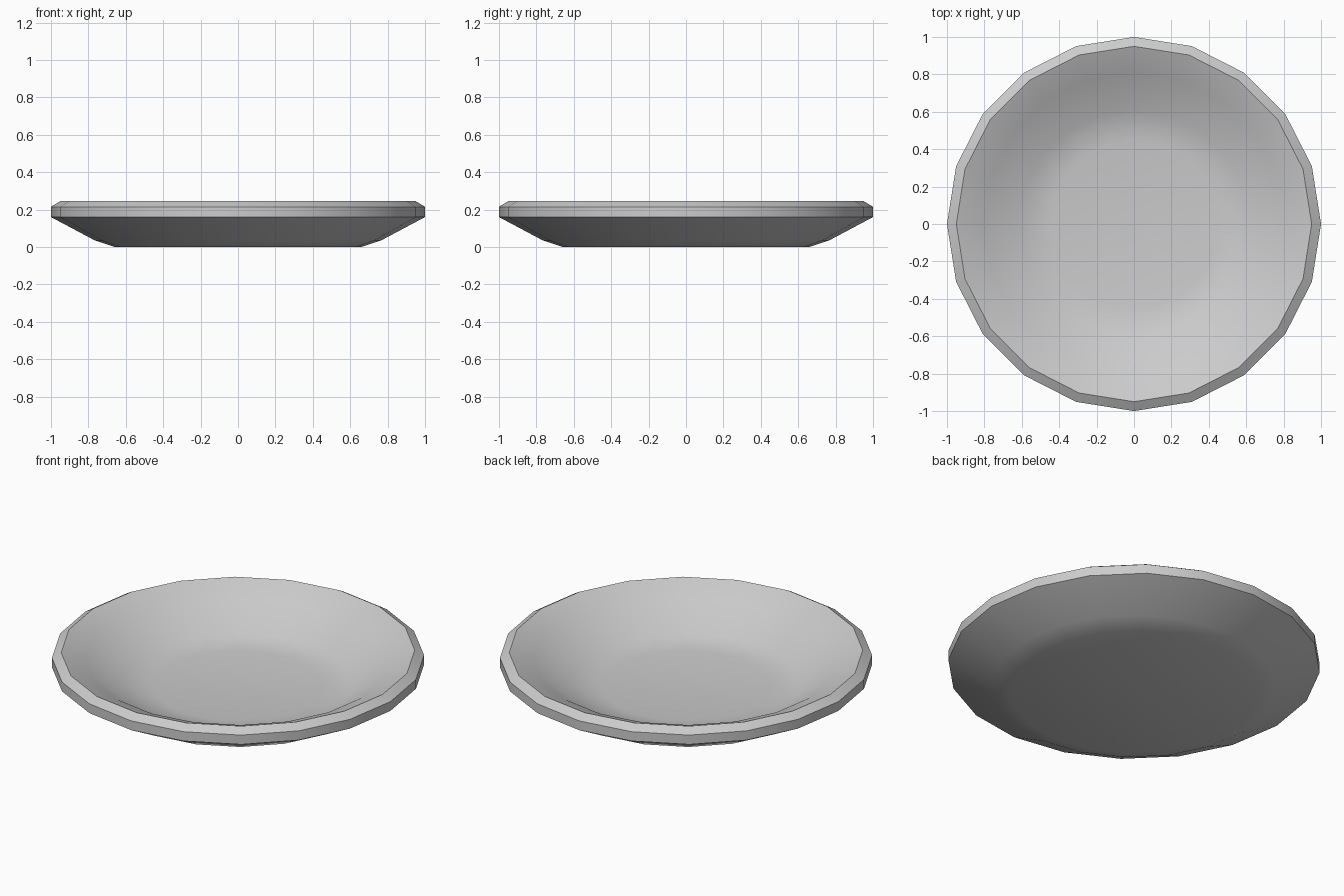
import bpy, bmesh, math

if "Cube" in bpy.data.objects:
    bpy.data.objects.remove(bpy.data.objects["Cube"])

SIDES = 20
# Half profile (radius, height): base, outer wall, rim, inner bowl
PROFILE = [(0.66, 0), (0.765, 0.035), (1, 0.16), (1, 0.215), (0.95, 0.245),
           (0.81, 0.186), (0.61, 0.062), (0.45, 0.04)]

# Shallow dish, lathed as twenty-sided rings
bm = bmesh.new()
rings = [[bm.verts.new((r * math.cos(2 * math.pi * i / SIDES),
                        r * math.sin(2 * math.pi * i / SIDES), z))
          for i in range(SIDES)] for r, z in PROFILE]
for a, b in zip(rings, rings[1:]):
    for i in range(SIDES):
        j = (i + 1) % SIDES
        bm.faces.new((a[i], a[j], b[j], b[i]))

# Flat underside and bowl floor
bm.faces.new(rings[0][::-1])
bm.faces.new(rings[-1])

mesh = bpy.data.meshes.new("dish")
bm.to_mesh(mesh)
bm.free()
dish = bpy.data.objects.new("dish", mesh)
bpy.context.collection.objects.link(dish)

# Smooth bowl with crisp rim edges
bpy.context.view_layer.objects.active = dish
dish.select_set(True)
bpy.ops.object.shade_smooth_by_angle(angle=math.radians(29))
